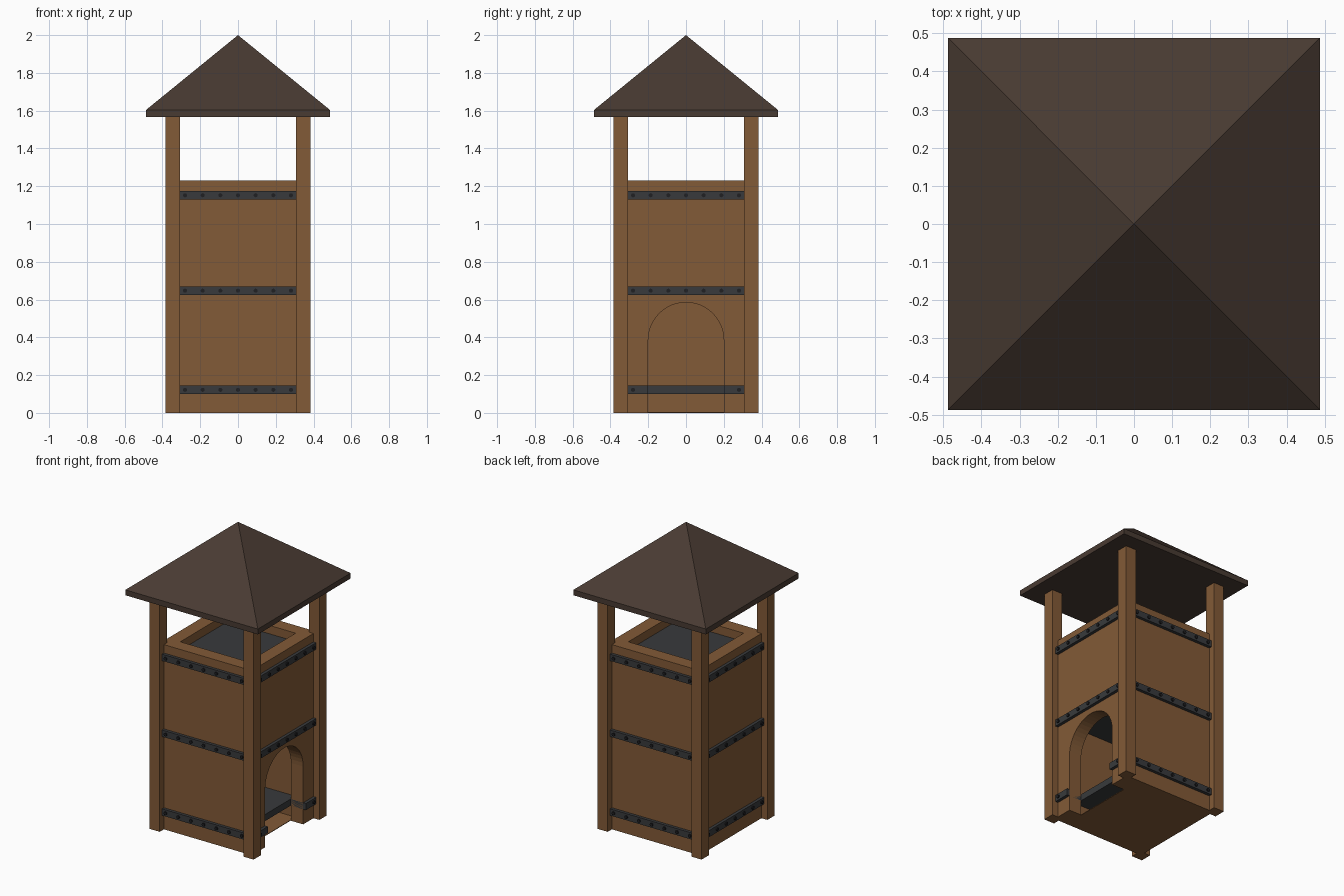
import bpy, bmesh, math
from mathutils import Matrix, Vector

if "Cube" in bpy.data.objects:
    bpy.data.objects.remove(bpy.data.objects["Cube"])


def material(name, rgb):
    m = bpy.data.materials.new(name)
    m.diffuse_color = (*rgb, 1)
    m.use_nodes = True
    m.node_tree.nodes["Principled BSDF"].inputs["Base Color"].default_value = m.diffuse_color
    return m


WOOD = material("brown wood", (0.225, 0.103, 0.038))
ROOF = material("dark roof", (0.066, 0.043, 0.032))
IRON = material("dark iron", (0.040, 0.042, 0.045))
RIVET = material("black rivet", (0.014, 0.014, 0.016))


def finish(name, bm, mat):
    bmesh.ops.recalc_face_normals(bm, faces=bm.faces)
    me = bpy.data.meshes.new(name)
    bm.to_mesh(me)
    bm.free()
    ob = bpy.data.objects.new(name, me)
    bpy.context.collection.objects.link(ob)
    me.materials.append(mat)
    return ob


def box(name, lo, hi, mat):
    bm = bmesh.new()
    lo, hi = Vector(lo), Vector(hi)
    mtx = Matrix.Translation((lo + hi) / 2) @ Matrix.Diagonal((*(hi - lo), 1))
    bmesh.ops.create_cube(bm, size=1, matrix=mtx)
    return finish(name, bm, mat)


def cut(ob, cutter):
    mod = ob.modifiers.new("cut", "BOOLEAN")
    mod.operation = "DIFFERENCE"
    mod.solver = "EXACT"
    mod.object = cutter
    bpy.context.view_layer.objects.active = ob
    bpy.ops.object.modifier_apply(modifier=mod.name)


WALL, INNER, BAND = 0.34, 0.25, 0.36

# Arched doorway cutter on the right side
bm = bmesh.new()
pts = [(-0.2, -0.1), (0.2, -0.1)]
pts += [(0.2 * math.cos(math.pi * i / 24), 0.385 + 0.2 * math.sin(math.pi * i / 24)) for i in range(25)]
face = bm.faces.new([bm.verts.new((0.248, y, z)) for y, z in pts])
ext = bmesh.ops.extrude_face_region(bm, geom=[face])
bmesh.ops.translate(bm, vec=(0.2, 0, 0), verts=[v for v in ext["geom"] if isinstance(v, bmesh.types.BMVert)])
arch = finish("arch_cutter", bm, WOOD)
arch.hide_render = True

# Hollow tower body with thin floor, open top and doorway
body = box("tower_body", (-WALL, -WALL, 0), (WALL, WALL, 1.23), WOOD)
cavity = box("cavity_cutter", (-INNER, -INNER, 0.004), (INNER, INNER, 1.4), WOOD)
cut(body, cavity)
cut(body, arch)

# Iron band floors, the lowest one cut by the doorway
for name, z in (("lower", 0.1), ("middle", 0.625), ("upper", 1.13)):
    band = box(name + "_iron_band", (-BAND, -BAND, z), (BAND, BAND, z + 0.044), IRON)
    if name == "lower":
        cut(band, arch)

    # Rivets on all four sides
    bm = bmesh.new()
    for side in range(4):
        turn = Matrix.Rotation(side * math.pi / 2, 4, "Z")
        for i in range(-3, 4):
            if name == "lower" and side == 1 and abs(i) < 3:
                continue
            mtx = turn @ Matrix.Translation((i * 0.0935, -BAND, z + 0.022)) @ Matrix.Rotation(math.pi / 2, 4, "X")
            bmesh.ops.create_cone(bm, cap_ends=True, segments=10, radius1=0.011,
                                  radius2=0.011, depth=0.014, matrix=mtx)
    finish(name + "_rivets", bm, RIVET)

for helper in (arch, cavity):
    bpy.data.objects.remove(helper)

# Corner posts
for sx, xn in ((-1, "left"), (1, "right")):
    for sy, yn in ((-1, "front"), (1, "back")):
        xs = sorted((sx * 0.308, sx * 0.384))
        ys = sorted((sy * 0.308, sy * 0.384))
        box(f"{yn}_{xn}_post", (xs[0], ys[0], 0), (xs[1], ys[1], 1.57), WOOD)

# Pyramid roof with a square eave
bm = bmesh.new()
R = 0.488
corners = [(-R, -R), (R, -R), (R, R), (-R, R)]
low = [bm.verts.new((x, y, 1.567)) for x, y in corners]
high = [bm.verts.new((x, y, 1.603)) for x, y in corners]
apex = bm.verts.new((0, 0, 2))
bm.faces.new(low)
for i in range(4):
    j = (i + 1) % 4
    bm.faces.new((low[i], low[j], high[j], high[i]))
    bm.faces.new((high[i], high[j], apex))
finish("roof", bm, ROOF)
